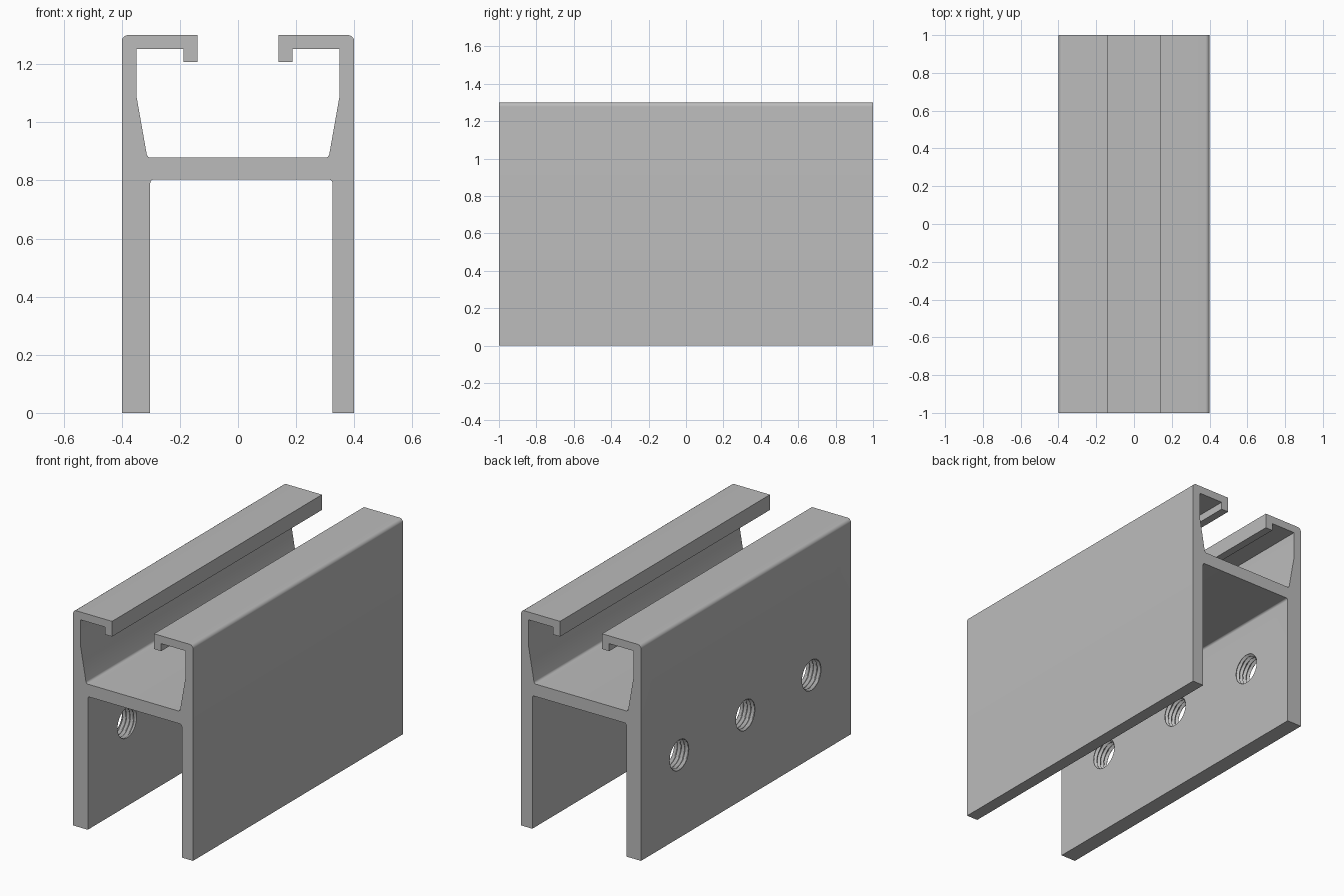
import bpy
import bmesh
import math
from mathutils import Vector

old = bpy.data.objects.get("Cube")
if old:
    bpy.data.objects.remove(old, do_unlink=True)

aluminium = bpy.data.materials.new("aluminium_grey")
aluminium.use_nodes = True
grey = (0.5, 0.5, 0.5, 1)
aluminium.diffuse_color = grey
aluminium.node_tree.nodes["Principled BSDF"].inputs["Base Color"].default_value = grey


def make_object(name, bm):
    bmesh.ops.recalc_face_normals(bm, faces=bm.faces)
    mesh = bpy.data.meshes.new(name)
    bm.to_mesh(mesh)
    bm.free()
    mesh.materials.append(aluminium)
    obj = bpy.data.objects.new(name, mesh)
    bpy.context.collection.objects.link(obj)
    return obj


def fillet(points, steps=6):
    """Round each (x, z, radius) corner of a closed outline."""
    out = []
    for i, (x, z, radius) in enumerate(points):
        p = Vector((x, z))
        if radius == 0:
            out.append(p)
            continue
        a = (Vector(points[i - 1][:2]) - p).normalized()
        b = (Vector(points[(i + 1) % len(points)][:2]) - p).normalized()
        half = a.angle(b) / 2
        centre = p + (a + b).normalized() * radius / math.sin(half)
        start = p + a * radius / math.tan(half) - centre
        end = p + b * radius / math.tan(half) - centre
        for s in range(steps + 1):
            t = s / steps
            out.append(centre + start.lerp(end, t).normalized() * radius)
    return out


def half_outline(leg_inner):
    """One side of the section, from under the web round to the channel floor."""
    return [(leg_inner, 0.803, 0.012), (leg_inner, 0, 0), (0.4, 0, 0),
            (0.4, 1.3, 0.022), (0.14, 1.3, 0), (0.14, 1.208, 0),
            (0.188, 1.208, 0), (0.188, 1.253, 0), (0.35, 1.253, 0),
            (0.35, 1.093, 0), (0.312, 0.878, 0.015)]


# Extruded channel: thin leg on the left, thick leg on the right
left = half_outline(0.325)
right = [(-x, z, r) for x, z, r in reversed(half_outline(0.302))]
bm = bmesh.new()
section = bm.faces.new([bm.verts.new((p.x, -1, p.y)) for p in fillet(left + right)])
swept = bmesh.ops.extrude_face_region(bm, geom=[section])["geom"]
bmesh.ops.translate(bm, vec=(0, 2, 0),
                    verts=[v for v in swept if isinstance(v, bmesh.types.BMVert)])
rail = make_object("channel_rail", bm)

# Threaded hole cutters through the thick leg
SEGMENTS, ROWS, PITCH = 40, 48, 0.025
bm = bmesh.new()
for hole_y in (-0.63, 0, 0.63):
    rings = []
    for row in range(ROWS + 1):
        x = -0.426 + row * PITCH / 8
        ring = []
        for s in range(SEGMENTS):
            turn = s / SEGMENTS
            wave = abs(2 * ((x / PITCH + turn) % 1) - 1)
            radius = 0.084 + 0.014 * wave
            angle = turn * math.tau
            ring.append(bm.verts.new((x, hole_y + radius * math.cos(angle),
                                      0.5 + radius * math.sin(angle))))
        rings.append(ring)
    for lower, upper in zip(rings, rings[1:]):
        for s in range(SEGMENTS):
            n = (s + 1) % SEGMENTS
            bm.faces.new((lower[s], lower[n], upper[n], upper[s]))
    bm.faces.new(rings[0])
    bm.faces.new(rings[-1])
bmesh.ops.triangulate(bm, faces=bm.faces)
cutter = make_object("thread_cutter", bm)
cutter.hide_render = True

# Cut the holes and keep the section corners crisp
cut = rail.modifiers.new("threaded_holes", "BOOLEAN")
cut.operation = "DIFFERENCE"
cut.solver = "EXACT"
cut.object = cutter
bpy.ops.object.select_all(action="DESELECT")
rail.select_set(True)
bpy.context.view_layer.objects.active = rail
bpy.ops.object.modifier_apply(modifier=cut.name)
bpy.data.objects.remove(cutter, do_unlink=True)
bpy.ops.object.shade_smooth_by_angle(angle=math.radians(30))
